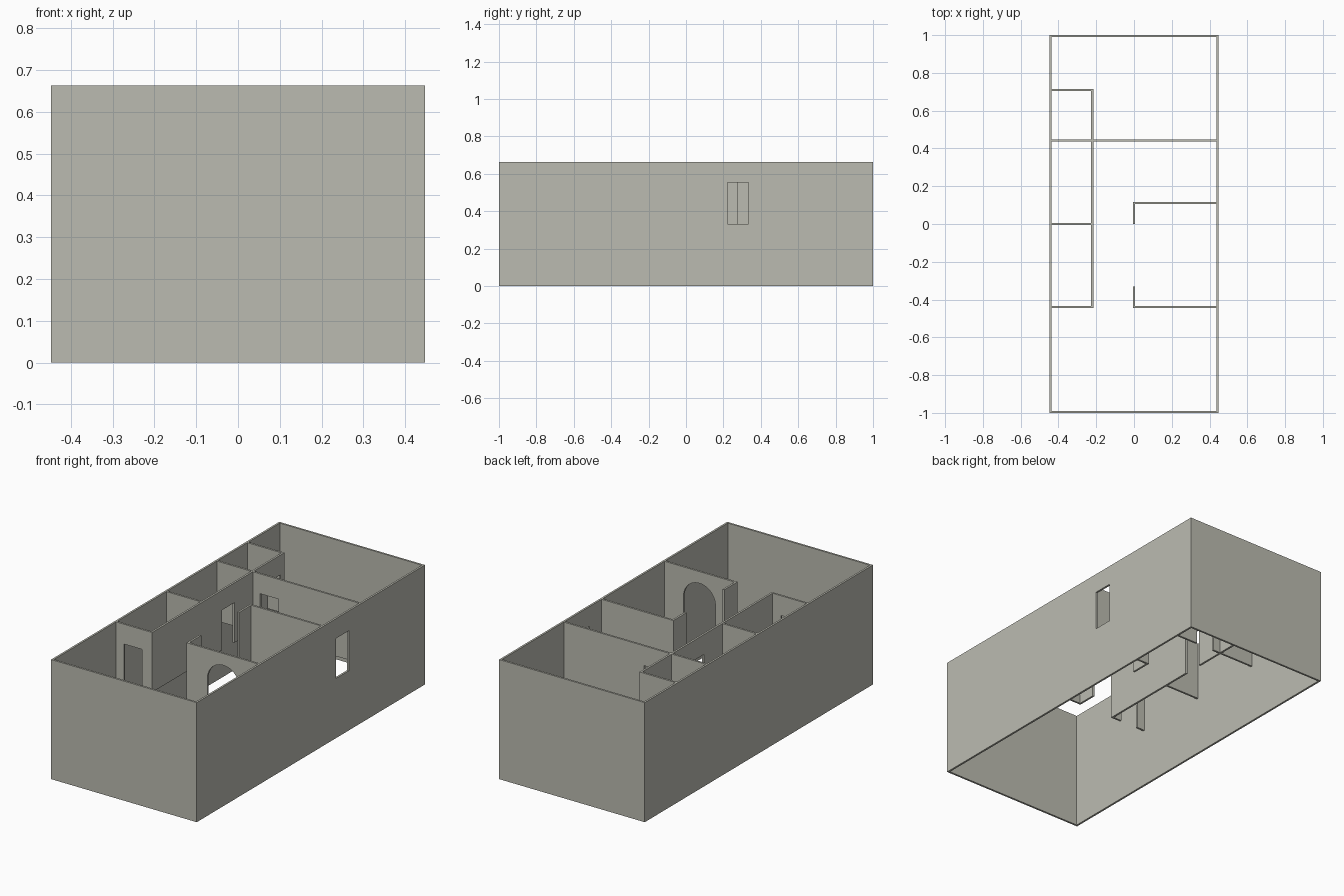
import bpy, bmesh, math

if "Cube" in bpy.data.objects:
    bpy.data.objects.remove(bpy.data.objects["Cube"])

T = 0.011                  # wall thickness
TOP = 0.663                # wall height
FLOOR = 0.331              # level where the inner walls begin
DOOR = 0.553               # door and window head

plaster = bpy.data.materials.new("warm_grey_plaster")
plaster.diffuse_color = (0.5, 0.5, 0.44, 1)
plaster.use_nodes = True
plaster.node_tree.nodes["Principled BSDF"].inputs["Base Color"].default_value = plaster.diffuse_color


def wall(name, axis, pos, a, b, opening=()):
    """Extrude a wall outline running along axis, with an optional notch from its bottom edge."""
    outline = [(a, FLOOR), *opening, (b, FLOOR), (b, TOP), (a, TOP)]
    bm = bmesh.new()

    def place(u, z):
        return (u, pos - T / 2, z) if axis == 'x' else (pos - T / 2, u, z)

    face = bm.faces.new([bm.verts.new(place(u, z)) for u, z in outline])
    new = bmesh.ops.extrude_face_region(bm, geom=[face])['geom']
    step = (0, T, 0) if axis == 'x' else (T, 0, 0)
    bmesh.ops.translate(bm, vec=step, verts=[g for g in new if isinstance(g, bmesh.types.BMVert)])
    bmesh.ops.recalc_face_normals(bm, faces=bm.faces)
    mesh = bpy.data.meshes.new(name)
    bm.to_mesh(mesh)
    bm.free()
    mesh.materials.append(plaster)
    ob = bpy.data.objects.new(name, mesh)
    bpy.context.collection.objects.link(ob)
    return ob


def door(a, b):
    return [(a, FLOOR), (a, DOOR), (b, DOOR), (b, FLOOR)]


def arch(c, r, spring, n=24):
    curve = [(c - r * math.cos(math.pi * i / n), spring + r * math.sin(math.pi * i / n))
             for i in range(n + 1)]
    return [(c - r, FLOOR), *curve, (c + r, FLOOR)]


def box(name, lo, hi):
    bpy.ops.mesh.primitive_cube_add(size=1, location=[(p + q) / 2 for p, q in zip(lo, hi)])
    ob = bpy.context.object
    ob.name = name
    ob.scale = [q - p for p, q in zip(lo, hi)]
    bpy.ops.object.transform_apply(location=True, rotation=True, scale=True)
    ob.data.materials.append(plaster)
    return ob


# outer shell: open at top and bottom
X = 0.447
shell = box("outer_walls", (-X, -1, 0), (X, 1, TOP))
cutters = [
    box("interior_cutter", (-X + T, -1 + T, -0.1), (X - T, 1 - T, TOP + 0.1)),
    box("window_cutter", (0.4, 0.222, FLOOR), (0.5, 0.333, DOOR)),
]
for c in cutters:
    c.hide_render = True
    m = shell.modifiers.new(c.name, 'BOOLEAN')
    m.operation = 'DIFFERENCE'
    m.solver = 'EXACT'
    m.object = c
bpy.context.view_layer.objects.active = shell
for c in cutters:
    bpy.ops.object.modifier_apply(modifier=c.name)
for c in cutters:
    bpy.data.objects.remove(c)

# walls across the house
E = 0.441
H = -0.221                 # side room wall line
wall("rear_room_wall", 'x', 0.443, -E, E, door(-0.17, -0.057))
wall("closet_back_wall", 'x', 0.71, -E, H)
wall("side_room_divider", 'x', 0.0, -E, H)
wall("side_room_front_wall", 'x', -0.44, -E, H, door(-0.388, -0.278))
wall("arch_wall", 'x', -0.44, -0.003, E, arch(0.222, 0.098, 0.5))
wall("main_room_back_wall", 'x', 0.112, -0.003, E)

# walls along the house
wall("side_room_long_wall", 'y', H, -0.445, 0.444, door(0.167, 0.275))
wall("closet_side_wall", 'y', H, 0.444, 0.715, door(0.57, 0.682))
wall("stub_wall_front", 'y', 0.001, -0.445, -0.331)
wall("stub_wall_back", 'y', 0.001, 0.001, 0.117)
